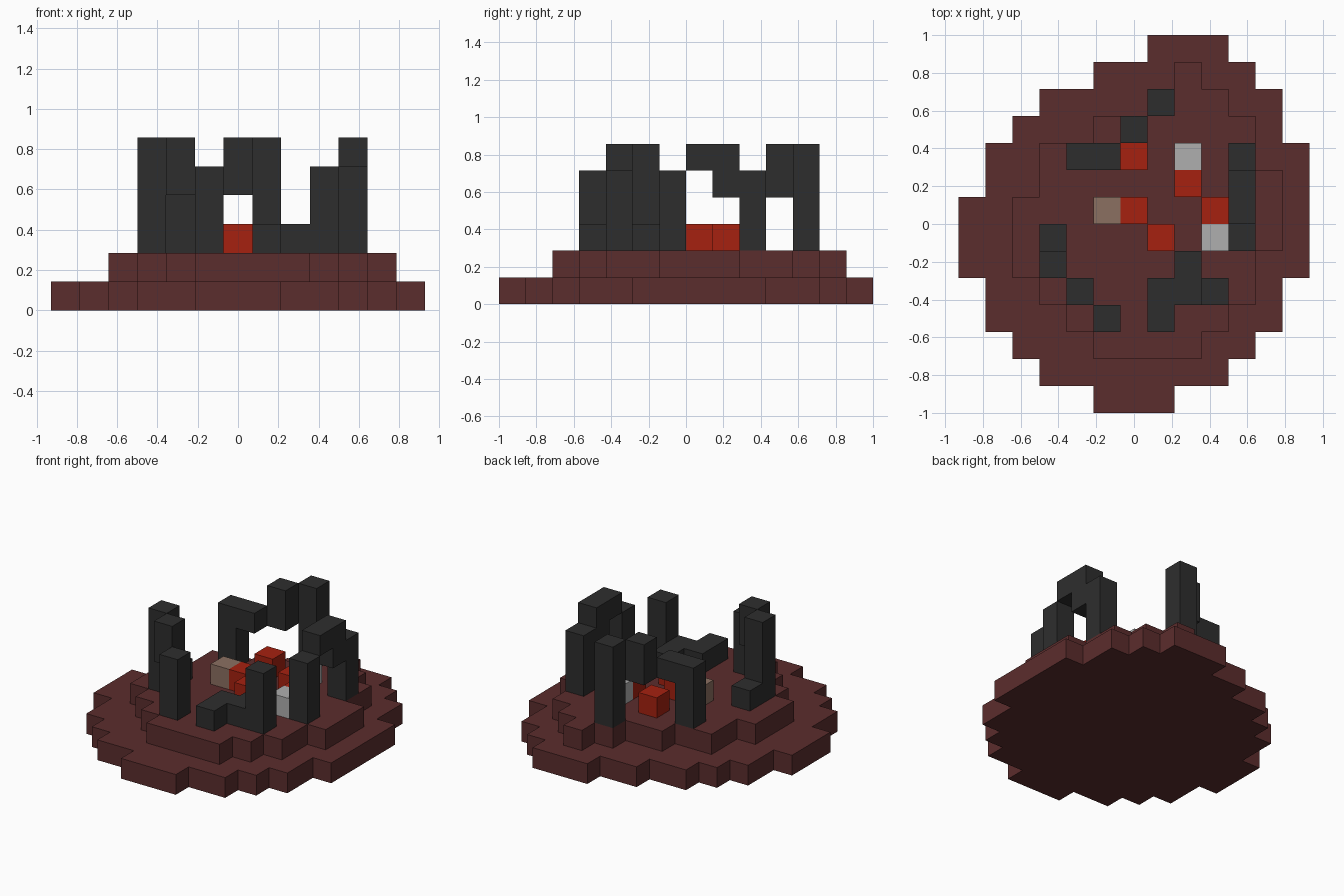
import bpy
import bmesh
from mathutils import Matrix, Vector

CELL = 1 / 7                      # edge of one cube
ORIGIN = Vector((-6.5, -7, 0))    # grid corner, in cells


def material(name, rgb):
    mat = bpy.data.materials.new(name)
    mat.use_nodes = True
    colour = (*rgb, 1)
    mat.diffuse_color = colour
    bsdf = next(n for n in mat.node_tree.nodes if n.type == 'BSDF_PRINCIPLED')
    bsdf.inputs['Base Color'].default_value = colour
    return mat


def finish(name, bm, mat):
    bmesh.ops.recalc_face_normals(bm, faces=bm.faces)
    mesh = bpy.data.meshes.new(name)
    bm.to_mesh(mesh)
    bm.free()
    mesh.materials.append(mat)
    obj = bpy.data.objects.new(name, mesh)
    bpy.context.scene.collection.objects.link(obj)
    return obj


def block(name, cell, mat, size=(1, 1, 1)):
    """Box of whole cubes, placed by its lowest grid cell."""
    bm = bmesh.new()
    size = Vector(size)
    centre = (ORIGIN + Vector(cell) + size / 2) * CELL
    bmesh.ops.create_cube(bm, size=1, matrix=Matrix.Translation(centre)
                          @ Matrix.Diagonal((*(size * CELL), 1)))
    return finish(name, bm, mat)


def terrace(name, first_row, level, spans, mat):
    """Stepped slab, one cube high, outlined by the x span of each row."""
    left, right = [], []
    for row, (start, end) in enumerate(spans, first_row):
        for y in (row, row + 1):
            left.append((start, y))
            right.append((end, y))
    outline = list(dict.fromkeys(right + left[::-1]))
    bm = bmesh.new()
    verts = [bm.verts.new((ORIGIN + Vector((x, y, level))) * CELL)
             for x, y in outline]
    base = bm.faces.new(verts)
    top = bmesh.ops.extrude_face_region(bm, geom=[base], use_keep_orig=True)
    bmesh.ops.translate(bm, vec=(0, 0, CELL), verts=[
        v for v in top['geom'] if isinstance(v, bmesh.types.BMVert)])
    bmesh.ops.dissolve_limit(bm, angle_limit=0.01, verts=bm.verts, edges=bm.edges)
    return finish(name, bm, mat)


cube = bpy.data.objects.get("Cube")
if cube:
    bpy.data.objects.remove(cube, do_unlink=True)

maroon = material("maroon_ground", (0.105, 0.026, 0.026))
black = material("black_stone", (0.027, 0.027, 0.027))
red = material("glowing_red", (0.38, 0.015, 0.005))
grey = material("pale_grey", (0.43, 0.43, 0.43))
brown = material("dusty_brown", (0.26, 0.16, 0.12))

# Ground terraces
terrace("lower_ground", 0, 0, [
    (5, 8), (3, 10), (2, 11), (1, 12), (1, 12), (0, 13), (0, 13),
    (0, 13), (1, 13), (1, 13), (2, 12), (3, 12), (5, 11), (7, 10)], maroon)
terrace("upper_ground", 2, 1, [
    (5, 9), (4, 10), (3, 11), (2, 11), (2, 12), (2, 12),
    (3, 12), (3, 11), (5, 11), (7, 10), (8, 9)], maroon)

# Broken ring on the right side
block("right_pillar", (3, 5, 2), black, (1, 1, 4))
block("right_foot", (3, 6, 2), black)
block("right_hanging_stone", (4, 4, 4), black, (1, 1, 2))
block("front_right_pillar", (5, 3, 2), black, (1, 1, 3))

# Low wall and pillar at the front
block("front_wall_end", (7, 3, 2), black)
block("front_wall", (7, 4, 2), black, (2, 1, 1))
block("front_wall_spur", (8, 5, 2), black)
block("front_left_pillar", (9, 4, 2), black, (1, 1, 3))

# Arch on the left side
block("left_front_leg", (10, 6, 2), black, (1, 1, 3))
block("left_arch_top", (10, 7, 5), black, (1, 2, 1))
block("left_arch_shoulder", (10, 8, 4), black)
block("left_back_leg", (10, 9, 2), black, (1, 1, 3))

# Arch at the back
block("back_right_leg", (4, 9, 2), black, (1, 1, 3))
block("back_beam", (5, 9, 4), black)
block("back_hanging_stone", (6, 10, 4), black, (1, 1, 2))
block("back_pillar", (7, 11, 2), black, (1, 1, 4))

# Loose cubes in the middle
for label, mat, cells in (
        ("ember", red, [(6, 9), (6, 7), (8, 8), (9, 7), (7, 6)]),
        ("pale_stone", grey, [(8, 9), (9, 6)]),
        ("brown_stone", brown, [(5, 7)])):
    for n, (x, y) in enumerate(cells, 1):
        block(f"{label}_{n}", (x, y, 2), mat)
